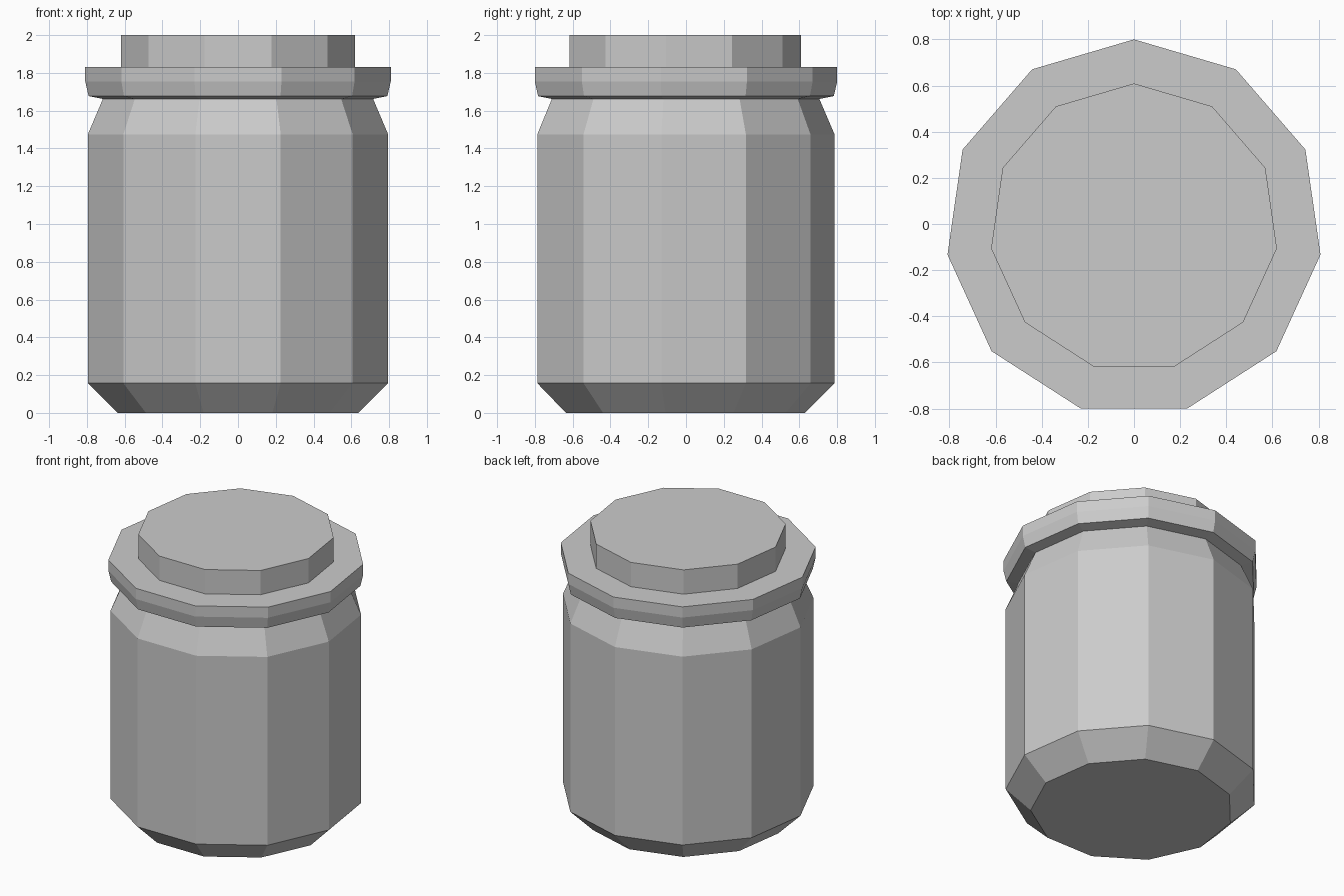
import bpy, bmesh
from math import sin, cos, tau

if "Cube" in bpy.data.objects:
    bpy.data.objects.remove(bpy.data.objects["Cube"])

SIDES = 11
Y_SHIFT = -0.0166  # centres the odd-sided outline on y = 0


def lathe(name, profile):
    """Closed 11-sided solid from (radius, z) rings, one corner facing +y."""
    bm = bmesh.new()
    rings = [[bm.verts.new((-r * sin(tau * i / SIDES),
                            r * cos(tau * i / SIDES) + Y_SHIFT, z))
              for i in range(SIDES)] for r, z in profile]
    for low, high in zip(rings, rings[1:]):
        for i in range(SIDES):
            j = (i + 1) % SIDES
            bm.faces.new((low[i], low[j], high[j], high[i]))
    bm.faces.new(rings[0][::-1])
    bm.faces.new(rings[-1])
    bmesh.ops.recalc_face_normals(bm, faces=bm.faces)
    mesh = bpy.data.meshes.new(name)
    bm.to_mesh(mesh)
    bm.free()
    obj = bpy.data.objects.new(name, mesh)
    bpy.context.collection.objects.link(obj)
    return obj


# Jar with chamfered base, straight wall, sloped shoulder and hidden neck
lathe("jar_body", [(0.645, 0), (0.803, 0.157), (0.803, 1.475),
                   (0.722, 1.664), (0.70, 1.72)])

# Wide rim of the lid, tapering slightly underneath
lathe("lid_rim", [(0.70, 1.66), (0.722, 1.662), (0.799, 1.677),
                  (0.817, 1.755), (0.817, 1.83)])

# Raised knob on top of the lid
lathe("lid_top", [(0.626, 1.79), (0.626, 2.0)])
